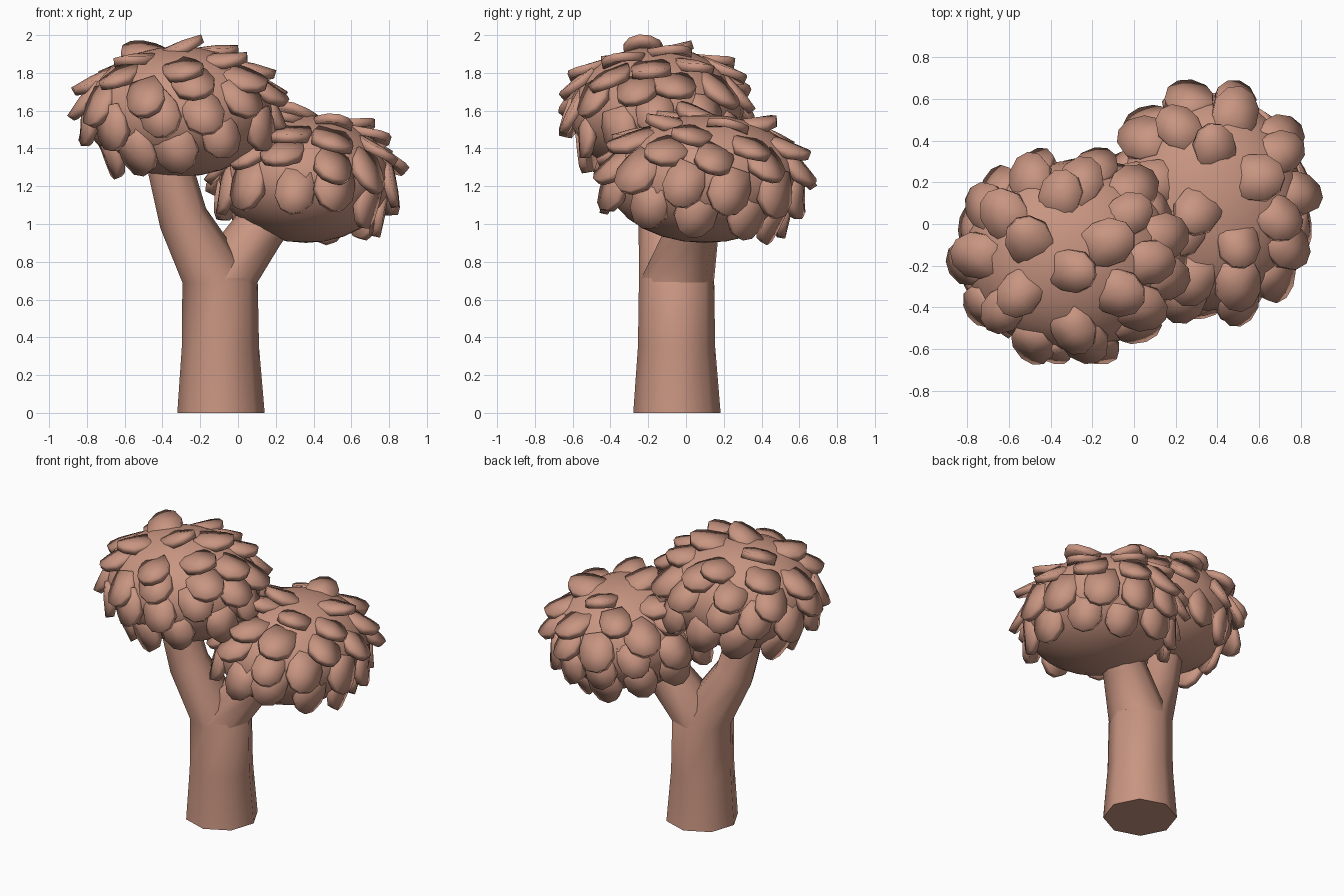
import bpy, bmesh, math, random
from mathutils import Vector, Matrix

if "Cube" in bpy.data.objects:
    bpy.data.objects.remove(bpy.data.objects["Cube"])

random.seed(4)
clay = bpy.data.materials.new("clay brown")
clay.diffuse_color = (0.58, 0.30, 0.22, 1)
clay.use_nodes = True
clay.node_tree.nodes["Principled BSDF"].inputs["Base Color"].default_value = clay.diffuse_color


def finish(bm, name, angle):
    bmesh.ops.recalc_face_normals(bm, faces=bm.faces)
    me = bpy.data.meshes.new(name)
    bm.to_mesh(me)
    bm.free()
    me.materials.append(clay)
    ob = bpy.data.objects.new(name, me)
    bpy.context.collection.objects.link(ob)
    bpy.ops.object.select_all(action='DESELECT')
    ob.select_set(True)
    bpy.context.view_layer.objects.active = ob
    bpy.ops.object.shade_smooth_by_angle(angle=math.radians(angle))
    return ob


def tube(name, path, level, sides=8):
    """Loft rings through (x, y, z, radius); the first 'level' rings are level."""
    bm = bmesh.new()
    rings = []
    pts = [Vector(p[:3]) for p in path]
    for i, p in enumerate(path):
        t = Vector((0, 0, 1))
        if i >= level:
            t = (pts[min(i + 1, len(pts) - 1)] - pts[i - 1]).normalized()
        q = Vector((0, 0, 1)).rotation_difference(t)
        ring = []
        for k in range(sides):
            a = math.tau * (k + 0.1) / sides
            ring.append(bm.verts.new(pts[i] + q @ Vector((math.cos(a), math.sin(a), 0)) * p[3]))
        rings.append(ring)
    for a, b in zip(rings, rings[1:]):
        for k in range(sides):
            j = (k + 1) % sides
            bm.faces.new((a[k], a[j], b[j], b[k]))
    bm.faces.new(rings[0])
    bm.faces.new(rings[-1])
    return finish(bm, name, 60)


# outline of one leaf: across, along (root to tip)
LEAF = [(-0.07, -0.12), (-0.105, -0.04), (-0.105, 0.04), (-0.06, 0.105),
        (0, 0.125), (0.06, 0.105), (0.105, 0.04), (0.105, -0.04), (0.07, -0.12)]


def add_leaf(bm, pos, normal, down, lift, size, thick=0.045):
    side = down.cross(normal).normalized()
    along = (down * math.cos(lift) + normal * math.sin(lift)).normalized()
    up = side.cross(along).normalized()
    layers = []
    for h in (-thick / 2, thick / 2):
        # sides curl down so the leaf is gently domed
        layers.append([bm.verts.new(pos + size * (side * u + along * v)
                                    + up * (h - 1.4 * u * u)) for u, v in LEAF])
    lo, hi = layers
    n = len(LEAF)
    for i in range(n):
        j = (i + 1) % n
        bm.faces.new((lo[i], lo[j], hi[j], hi[i]))
    for layer in layers:
        c = bm.verts.new(sum((v.co for v in layer), Vector()) / n + up * 0.014)
        for i in range(n):
            bm.faces.new((layer[i], layer[(i + 1) % n], c))


def crown(name, centre, radii, axis):
    centre, r = Vector(centre), Vector(radii)
    # smooth core
    bm = bmesh.new()
    bmesh.ops.create_uvsphere(bm, u_segments=24, v_segments=14, radius=1)
    bm.transform(Matrix.Translation(centre) @ Matrix.Diagonal((*r, 1)))
    finish(bm, name + "_core", 60)
    # shingled leaves in rings around a leaning axis
    q = Vector((0, 0, 1)).rotation_difference(Vector(axis))
    bm = bmesh.new()
    for ring, (theta, count) in enumerate([(20, 3), (43, 7), (65, 10), (87, 12), (112, 11)]):
        for k in range(count):
            th = math.radians(theta + random.uniform(-5, 5))
            ph = math.tau * (k + 0.5 * (ring % 2) + random.uniform(-0.12, 0.12)) / count
            s = q @ Vector((math.sin(th) * math.cos(ph), math.sin(th) * math.sin(ph), math.cos(th)))
            e = q @ Vector((math.cos(th) * math.cos(ph), math.cos(th) * math.sin(ph), -math.sin(th)))
            pos = Vector(a * b for a, b in zip(s, r))
            nrm = Vector(a / b for a, b in zip(s, r)).normalized()
            down = Vector(a * b for a, b in zip(e, r))
            down = (down - nrm * down.dot(nrm)).normalized()
            lift = math.radians(random.uniform(17, 28) + 6 * (ring == 4))
            add_leaf(bm, centre + pos + nrm * 0.008, nrm, down, lift, random.uniform(0.92, 1.06))
    finish(bm, name + "_leaves", 110)


# trunk flowing into the left branch, and the right branch growing out of it
tube("trunk_and_left_branch", [
    (-0.09, -0.048, 0, 0.232), (-0.093, -0.05, 0.35, 0.205), (-0.095, -0.05, 0.69, 0.2),
    (-0.29, -0.12, 1.03, 0.132), (-0.36, -0.14, 1.3, 0.12), (-0.38, -0.15, 1.5, 0.1)], 3)
tube("right_branch", [
    (-0.093, -0.05, 0.36, 0.2), (-0.095, -0.05, 0.69, 0.198),
    (0.11, 0.035, 0.97, 0.14), (0.34, 0.1, 1.25, 0.11)], 2)

# leafy crowns
crown("left_crown", (-0.31, -0.155, 1.595), (0.505, 0.46, 0.345), (-0.28, -0.1, 1))
crown("right_crown", (0.36, 0.1, 1.24), (0.46, 0.52, 0.34), (0.16, 0.26, 1))
